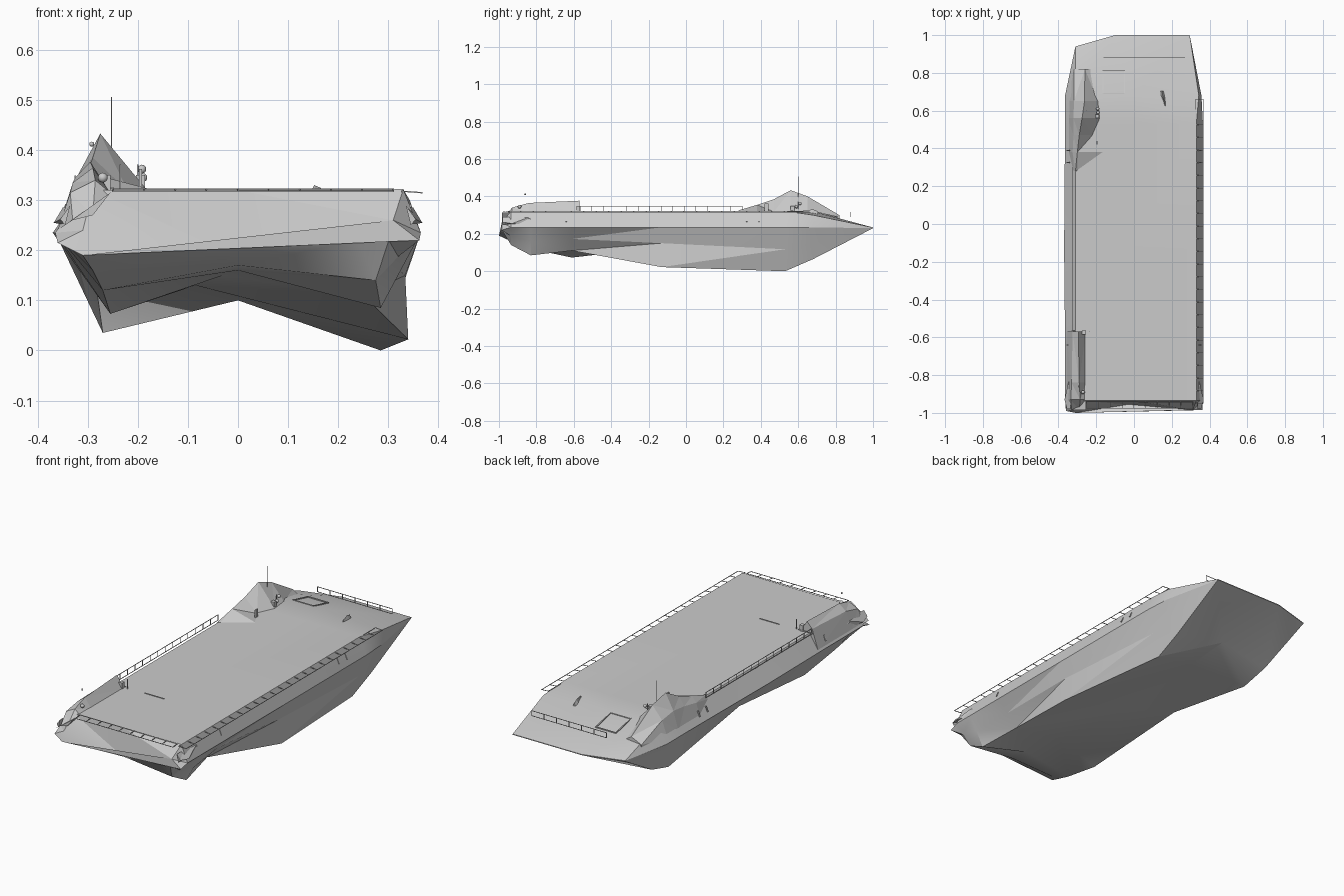
import bpy, bmesh, math
from mathutils import Vector

if "Cube" in bpy.data.objects:
    bpy.data.objects.remove(bpy.data.objects["Cube"])


def make(name, bm, smooth=None):
    bmesh.ops.recalc_face_normals(bm, faces=bm.faces)
    me = bpy.data.meshes.new(name)
    bm.to_mesh(me)
    bm.free()
    ob = bpy.data.objects.new(name, me)
    bpy.context.collection.objects.link(ob)
    if smooth:
        bpy.context.view_layer.objects.active = ob
        ob.select_set(True)
        bpy.ops.object.shade_smooth_by_angle(angle=math.radians(smooth))
        ob.select_set(False)
    return ob


def loft(name, sections, smooth=None):
    """Sections are (y, [(x, z[, y offset]), ...]) closed rings."""
    bm = bmesh.new()
    rings = [[bm.verts.new((p[0], y + (p[2] if len(p) > 2 else 0), p[1])) for p in pts]
             for y, pts in sections]
    n = len(rings[0])
    for a, b in zip(rings, rings[1:]):
        for i in range(n):
            j = (i + 1) % n
            bm.faces.new((a[i], a[j], b[j], b[i]))
    bm.faces.new(rings[0])
    bm.faces.new(rings[-1])
    bmesh.ops.triangulate(bm, faces=bm.faces)
    return make(name, bm, smooth)


def add_bar(bm, a, b, t=0.003):
    a, b = Vector(a), Vector(b)
    d = b - a
    m = bmesh.ops.create_cube(bm, size=1)["verts"]
    rot = d.to_track_quat('Z', 'Y')
    for v in m:
        v.co = rot @ Vector((v.co.x * t, v.co.y * t, v.co.z * (d.length + t))) + (a + b) / 2


def bars(name, pairs, t=0.003):
    bm = bmesh.new()
    for a, b in pairs:
        add_bar(bm, a, b, t)
    return make(name, bm)


def ladder_rail(name, start, end, width, n):
    """Two parallel rails joined by n + 1 rungs."""
    s, e, w = Vector(start), Vector(end), Vector(width)
    pairs = [(s, e), (s + w, e + w)]
    pairs += [(s.lerp(e, i / n), s.lerp(e, i / n) + w) for i in range(n + 1)]
    return bars(name, pairs, 0.0025)


def box(name, c, size):
    bm = bmesh.new()
    bmesh.ops.create_cube(bm, size=1)
    for v in bm.verts:
        v.co = Vector((v.co.x * size[0], v.co.y * size[1], v.co.z * size[2]))
    ob = make(name, bm)
    ob.location = c
    return ob


def ball(name, c, r):
    bm = bmesh.new()
    bmesh.ops.create_icosphere(bm, subdivisions=2, radius=r)
    ob = make(name, bm, 60)
    ob.location = c


# Hull: left keel, centre tunnel, right keel, right waist, sides and deck
def ring(kl, c, kr, dl=(-.31, .32), cl=(-.365, .235), cr=(.365, .235), dr=(.33, .322),
         dc=(0, .32), wr=None):
    wr = wr or tuple((a + b) / 2 for a, b in zip(kr, cr))
    return [dl, cl, kl, c, kr, wr, cr, dr, dc]


tip_l, tip_r, tip_c = (-.31, .23, -.06), (.295, .23), (-.1, .23)
loft("hull", [
    (-.985, ring((-.31, .19, -.015), (-.065, .19, .02), (.24, .22), (-.31, .24), (-.36, .215, -.005),
                 (.362, .22), (.31, .26), (-.03, .20, .03))),
    (-.935, ring((-.29, .16), (0, .17), (.275, .14), (-.29, .32))),
    (-.83, ring((-.27, .12), (0, .16), (.285, .085))),
    (-.61, ring((-.255, .073), (-.03, .15), (.25, .11))),
    (-.13, ring((-.285, .14, .1), (-.085, .13), (.34, .022), cl=(-.37, .235), wr=(.334, .15))),
    (.53, ring((-.27, .035), (0, .10, -.09), (.285, 0))),
    (.68, ring((-.28, .08), (0, .12), (.288, .065), cr=(.357, .235), dr=(.343, .30))),
    (1.0, ring(tip_l, tip_c, tip_r, (-.31, .234, -.06), tip_l, tip_r, (.295, .234), (-.1, .234))),
], 20)

# Bridge block on the left of the bow: outer foot, shoulder, peak, inner foot
loft("bridge", [(y, [(-.35, .25), (ox, oz), (rx, rz), (ix, .318)]) for y, ox, oz, rx, rz, ix in [
    (.28, -.32, .305, -.31, .325, -.30),
    (.38, -.325, .325, -.30, .355, -.16),
    (.47, -.32, .34, -.29, .385, -.22),
    (.56, -.32, .35, -.275, .433, -.18),
    (.65, -.318, .335, -.262, .40, -.19)]] +
    [(.82, [(-.32, .24), (-.318, .272), (-.26, .30), (-.23, .28)])])

# Stern housing on the left quarter
loft("stern_housing", [(y, [(-.36, .24), (ox, oz), (rx, rz), (-.255, .315)]) for y, ox, oz, rx, rz in [
    (-.985, -.33, .26, -.29, .27),
    (-.93, -.335, .315, -.285, .34),
    (-.84, -.33, .335, -.29, .365),
    (-.57, -.325, .345, -.295, .377)]])

# Pointed sponsons on both stern quarters
for s, nm in ((-1, "left"), (1, "right")):
    loft("stern_sponson_" + nm, [(y, [(s * .335, .29), (s * x, z), (s * .345, .25)]) for y, x, z in [
        (-.98, .355, .262), (-.93, .368, .255), (-.85, .35, .285), (-.80, .345, .27)]])

# Safety nets and guard rails
ladder_rail("right_deck_net", (.327, -.95, .318), (.327, .66, .318), (.04, 0, -.003), 24)
ladder_rail("left_guard_rail", (-.325, -.565, .32), (-.325, .3, .32), (0, 0, .028), 14)
ladder_rail("bow_rail", (-.16, .88, .29), (.27, .88, .29), (0, 0, .026), 6)
ladder_rail("stern_net", (-.25, -.94, .322), (.31, -.94, .322), (0, -.036, -.004), 9)

# Bow hatch outline following the sloping deck
h = [(-.165, .69, .318), (-.05, .69, .318), (-.05, .81, .29), (-.165, .81, .29)]
bars("bow_hatch_frame", [(h[i], h[(i + 1) % 4]) for i in range(4)], 0.005)

# Mast and small poles
bars("mast", [((-.253, .6, .39), (-.253, .6, .505))], 0.002)
bars("deck_poles", [((-.235, -.57, .32), (-.235, -.57, .37)), ((-.2, .6, .32), (-.2, .6, .37)),
                    ((-.33, -.565, .325), (-.25, -.565, .325)), ((-.14, -.565, .322), (-.03, -.565, .322))])

# Domes and deck fittings
for i, (c, r) in enumerate([((-.192, .61, .362), .009), ((-.19, .59, .345), .009),
                            ((-.27, -.89, .345), .01), ((-.292, -.86, .412), .005)]):
    ball("dome_%d" % i, c, r)
box("bridge_locker", (-.195, .43, .342), (.006, .02, .04))
box("bridge_equipment", (-.195, .57, .335), (.018, .02, .03))
box("stern_locker", (-.265, -.575, .335), (.02, .02, .03))

# Small deck crane on the right of the bow
loft("bow_crane", [(y, [(x - w, .30), (x + w, .30), (x, z)]) for y, x, w, z in [
    (.625, .165, .006, .325), (.68, .152, .015, .33), (.705, .148, .01, .32)]])

# Side access doors
for s in (-1, 1):
    for y in (-.64, .325, .39):
        d = box("side_door", (s * .348, y, .278), (.006, .006, .03))
        d.rotation_euler.y = -s * math.radians(24)
